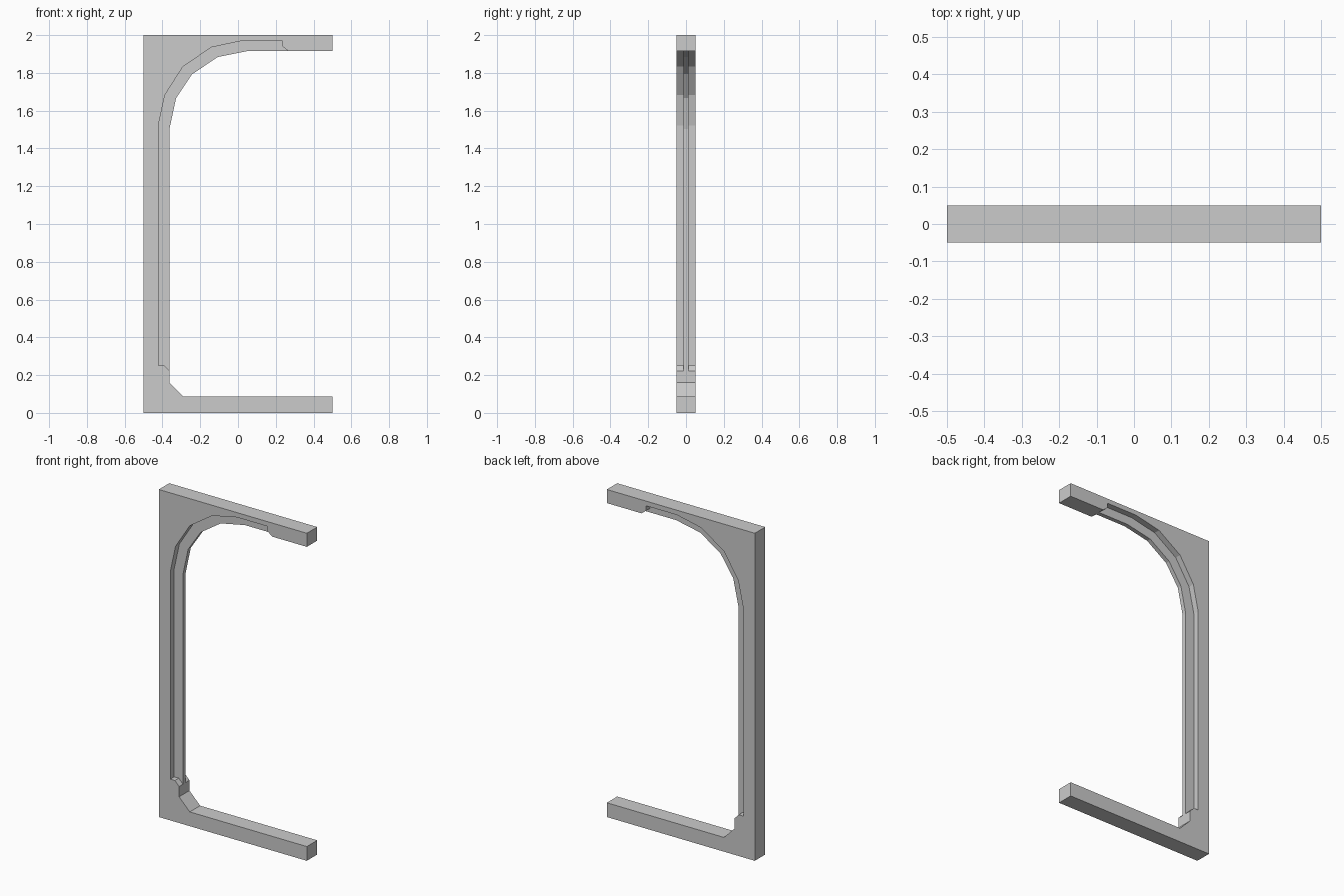
import bpy, bmesh

if "Cube" in bpy.data.objects:
    bpy.data.objects.remove(bpy.data.objects["Cube"])


def extrude_profile(name, pts, y0, y1):
    """Solid prism from an XZ outline between two y values."""
    bm = bmesh.new()
    face = bm.faces.new([bm.verts.new((x, y0, z)) for x, z in pts])
    ext = bmesh.ops.extrude_face_region(bm, geom=[face])
    moved = [v for v in ext["geom"] if isinstance(v, bmesh.types.BMVert)]
    bmesh.ops.translate(bm, verts=moved, vec=(0, y1 - y0, 0))
    bmesh.ops.recalc_face_normals(bm, faces=bm.faces[:])
    mesh = bpy.data.meshes.new(name)
    bm.to_mesh(mesh)
    bm.free()
    obj = bpy.data.objects.new(name, mesh)
    bpy.context.collection.objects.link(obj)
    return obj


HALF, WEB = 0.05, 0.013

# Half archway frame: outer rectangle with curved inner edge
frame_outline = [
    (-0.5, 0), (0.5, 0), (0.5, 0.087), (-0.291, 0.087), (-0.363, 0.16),
    (-0.363, 1.503), (-0.328, 1.666), (-0.243, 1.793), (-0.107, 1.884),
    (0.057, 1.917), (0.5, 1.917), (0.5, 2), (-0.5, 2)]
frame = extrude_profile("arch_frame", frame_outline, -HALF, HALF)

# Rebate along the inner edge on both faces, leaving a thin central web
rebate_outline = [
    (-0.335, 0.194), (-0.391, 0.252), (-0.422, 0.252), (-0.422, 1.522),
    (-0.387, 1.683), (-0.291, 1.834), (-0.139, 1.936), (0.027, 1.971),
    (0.234, 1.971), (0.234, 1.942), (0.296, 1.892)]
cutters = []
for side in (-1, 1):
    cutter = extrude_profile("rebate_cutter", rebate_outline, side * WEB, side * 0.1)
    cutter.hide_render = True
    mod = frame.modifiers.new("rebate", "BOOLEAN")
    mod.operation = "DIFFERENCE"
    mod.solver = "EXACT"
    mod.object = cutter
    cutters.append(cutter)

# Apply the cuts and remove the helpers
bpy.context.view_layer.update()
result = bpy.data.meshes.new_from_object(
    frame.evaluated_get(bpy.context.evaluated_depsgraph_get()))
frame.modifiers.clear()
frame.data = result
for cutter in cutters:
    bpy.data.objects.remove(cutter)
